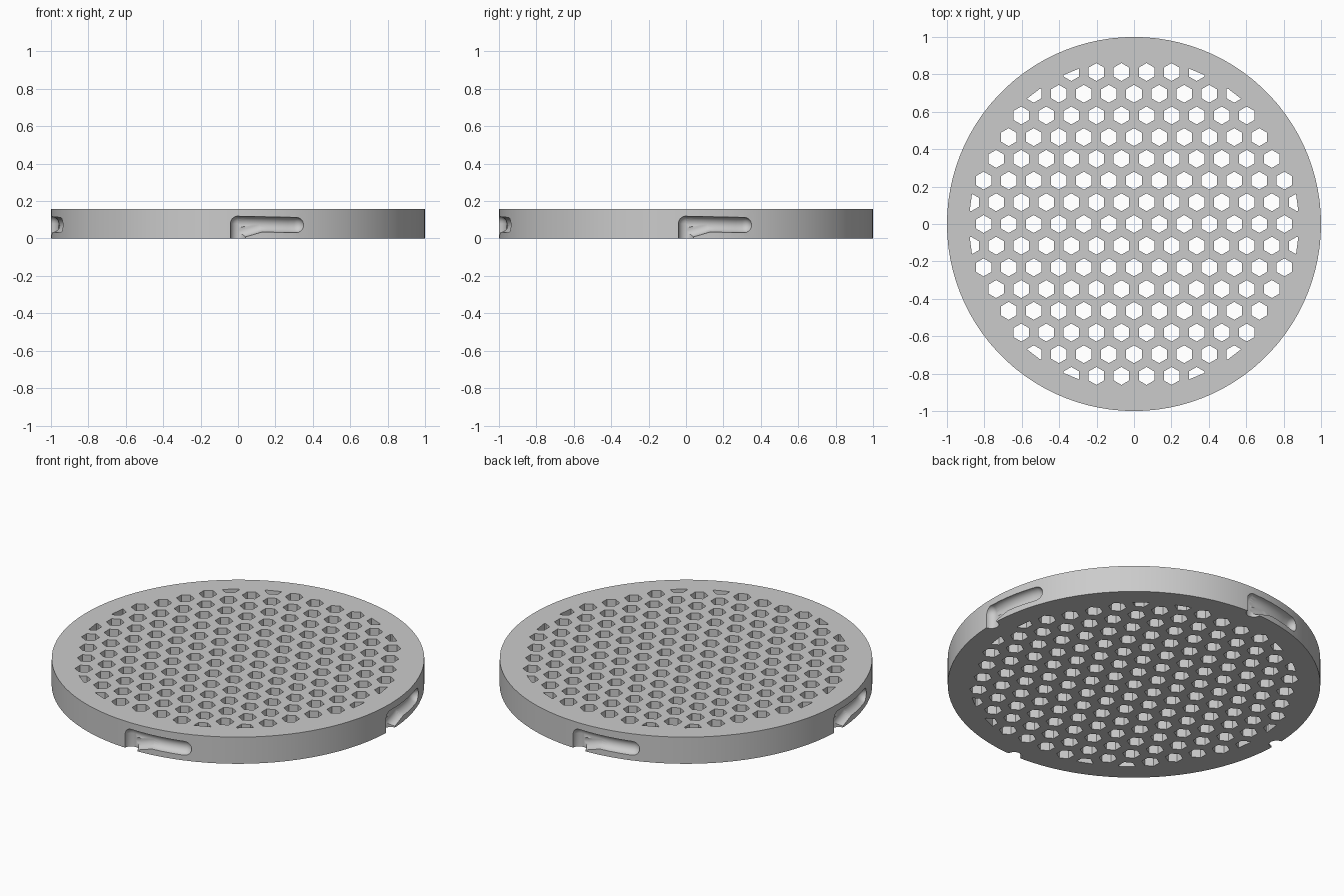
import bpy
import bmesh
from math import sin, cos, pi, radians
from mathutils import Vector

cube = bpy.data.objects.get("Cube")
if cube:
    bpy.data.objects.remove(cube, do_unlink=True)

HEIGHT = 0.158
PITCH = 0.134            # spacing of the hexagonal holes
HEX_RADIUS = 0.048
FIELD_RADIUS = 0.88      # holes are trimmed at this radius
SLOT_RADIUS = 0.041

grey = bpy.data.materials.new("plain grey")
grey.use_nodes = True
grey.diffuse_color = (0.6, 0.6, 0.6, 1)
bsdf = next(n for n in grey.node_tree.nodes if n.type == 'BSDF_PRINCIPLED')
bsdf.inputs["Base Color"].default_value = (0.6, 0.6, 0.6, 1)


def make_object(name, bm):
    bmesh.ops.recalc_face_normals(bm, faces=bm.faces[:])
    mesh = bpy.data.meshes.new(name)
    bm.to_mesh(mesh)
    bm.free()
    mesh.materials.append(grey)
    obj = bpy.data.objects.new(name, mesh)
    bpy.context.collection.objects.link(obj)
    return obj


def extrude_up(bm, faces, height):
    new = bmesh.ops.extrude_face_region(bm, geom=faces)["geom"]
    verts = [g for g in new if isinstance(g, bmesh.types.BMVert)]
    bmesh.ops.translate(bm, verts=verts, vec=(0, 0, height))


def cut(target, cutter, overlaps):
    cutter.hide_render = True
    mod = target.modifiers.new("cut", 'BOOLEAN')
    mod.operation = 'DIFFERENCE'
    mod.solver = 'EXACT'
    mod.use_self = overlaps
    mod.object = cutter
    bpy.context.view_layer.objects.active = target
    bpy.ops.object.modifier_apply(modifier=mod.name)
    bpy.data.objects.remove(cutter, do_unlink=True)


def add_hexagon(bm, centre):
    """One flat hexagon, trimmed square to its radius where it leaves the field."""
    hexagon = bmesh.new()
    hexagon.faces.new([hexagon.verts.new(
        centre + HEX_RADIUS * Vector((sin(k * pi / 3), cos(k * pi / 3), 0)))
        for k in range(6)])
    if centre.length > FIELD_RADIUS - HEX_RADIUS + 0.01:
        out = centre.normalized()
        bmesh.ops.bisect_plane(
            hexagon, geom=hexagon.verts[:] + hexagon.edges[:] + hexagon.faces[:],
            plane_co=out * FIELD_RADIUS, plane_no=out, clear_outer=True)
    for face in hexagon.faces:
        bm.faces.new([bm.verts.new(v.co) for v in face.verts])
    hexagon.free()


def add_groove(bm, turn, start, end, steps):
    """Round-ended tube on the rim between two (angle, z) points."""
    (a0, z0), (a1, z1) = start, end
    path = [(turn + a0 + (a1 - a0) * i / steps, z0 + (z1 - z0) * i / steps)
            for i in range(steps + 1)]
    length = Vector((a1 - a0, z1 - z0))
    du, dz = length.normalized()
    # dome the two ends with shrinking rings
    dome = [radians(d) for d in (80, 60, 40, 20)]
    rings = [(path[0][0] - du * SLOT_RADIUS * sin(d),
              path[0][1] - dz * SLOT_RADIUS * sin(d), cos(d)) for d in dome]
    rings += [(a, z, 1) for a, z in path]
    rings += [(path[-1][0] + du * SLOT_RADIUS * sin(d),
               path[-1][1] + dz * SLOT_RADIUS * sin(d), cos(d))
              for d in reversed(dome)]
    sides = 24
    loops = []
    for angle, z, size in rings:
        out = Vector((cos(angle), sin(angle), 0))
        along = Vector((-sin(angle) * du, cos(angle) * du, dz))
        across = along.cross(out)
        loops.append([bm.verts.new(
            out + Vector((0, 0, z)) + SLOT_RADIUS * size *
            (out * cos(2 * pi * k / sides) + across * sin(2 * pi * k / sides)))
            for k in range(sides)])
    for low, high in zip(loops, loops[1:]):
        for k in range(sides):
            n = (k + 1) % sides
            bm.faces.new((low[k], low[n], high[n], high[k]))
    bm.faces.new(loops[0])
    bm.faces.new(loops[-1])


# Round plate
bm = bmesh.new()
bmesh.ops.create_circle(bm, cap_ends=True, segments=100, radius=1)
extrude_up(bm, bm.faces[:], HEIGHT)
plate = make_object("perforated_disc", bm)

# Honeycomb of through holes
bm = bmesh.new()
for row in range(-7, 8):
    for col in range(-7, 8):
        centre = Vector(((col + 0.5 * (row % 2)) * PITCH, row * PITCH * sin(pi / 3), 0))
        if centre.length < FIELD_RADIUS + 0.01:
            add_hexagon(bm, centre)
extrude_up(bm, bm.faces[:], HEIGHT + 0.2)
bmesh.ops.translate(bm, verts=bm.verts[:], vec=(0, 0, -0.1))
cut(plate, make_object("hole_cutter", bm), False)

# Four hooked locking slots around the rim
bm = bmesh.new()
for quarter in range(4):
    turn = quarter * pi / 2
    add_groove(bm, turn, (0, -0.1), (0, 0.079), 1)        # entry from below
    add_groove(bm, turn, (0.005, 0.078), (0.318, 0.072), 8)   # sideways run
    add_groove(bm, turn, (0.008, 0.042), (0.12, 0.0745), 4)   # eased lower corner
cut(plate, make_object("slot_cutter", bm), True)

bpy.ops.object.select_all(action='DESELECT')
plate.select_set(True)
bpy.context.view_layer.objects.active = plate
bpy.ops.object.shade_smooth_by_angle(angle=radians(30))
